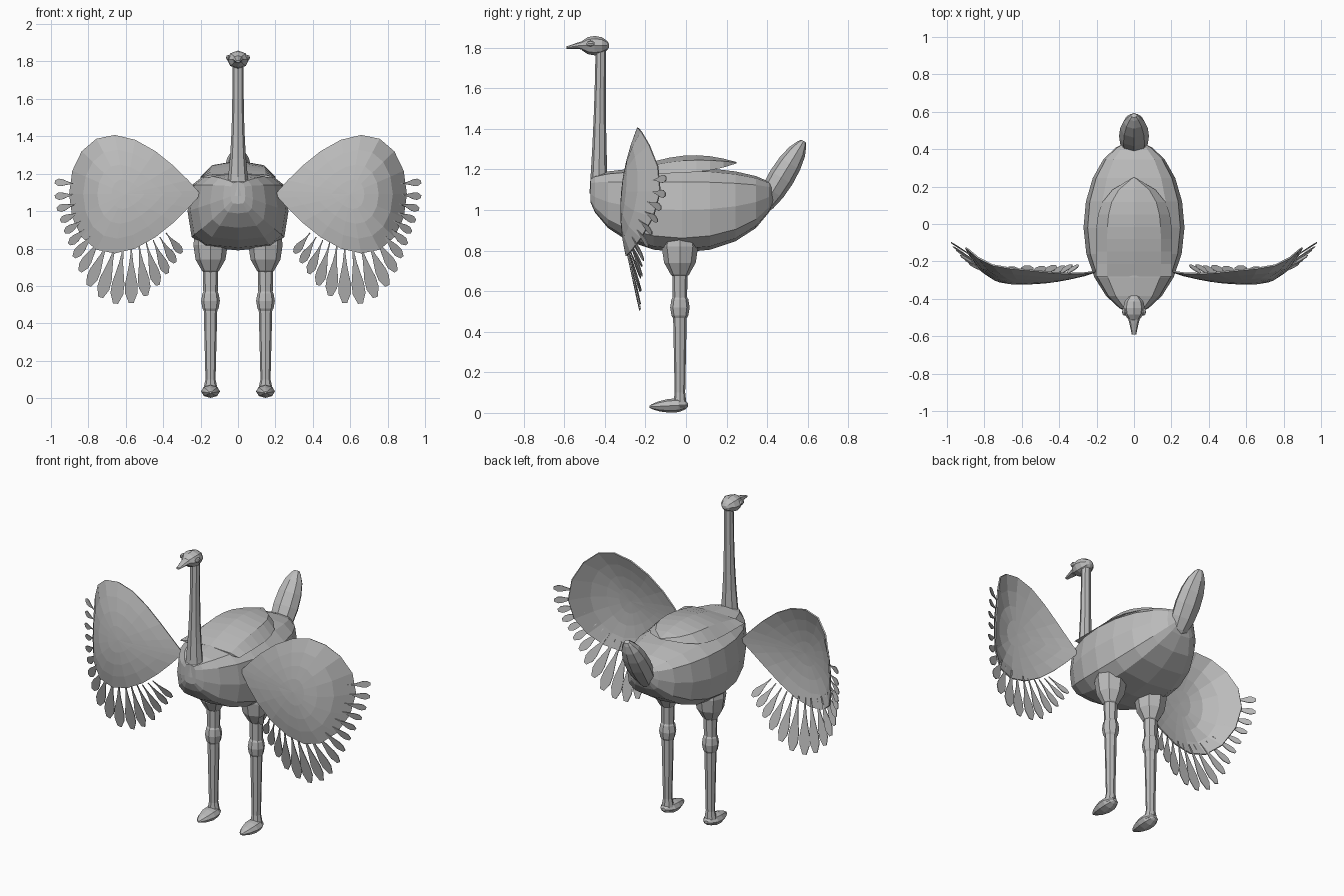
import bpy
from math import sin, cos, pi, tau, exp, sqrt, radians, copysign
from mathutils import Vector

cube = bpy.data.objects.get("Cube")
if cube:
    bpy.data.objects.remove(cube, do_unlink=True)

colour = (0.5, 0.5, 0.5, 1)
grey = bpy.data.materials.new("plain grey")
grey.use_nodes = True
grey.diffuse_color = colour
grey.node_tree.nodes["Principled BSDF"].inputs["Base Color"].default_value = colour


def make(name, verts, faces, mirror=False, thickness=0):
    mesh = bpy.data.meshes.new(name)
    mesh.from_pydata(verts, [], faces)
    mesh.materials.append(grey)
    obj = bpy.data.objects.new(name, mesh)
    bpy.context.scene.collection.objects.link(obj)
    if thickness:
        solidify = obj.modifiers.new("thickness", 'SOLIDIFY')
        solidify.thickness = thickness
        solidify.offset = 0
    if mirror:
        obj.modifiers.new("mirror", 'MIRROR').use_mirror_merge = False


def loft(name, rings, **options):
    """Skin closed rings of equal length and cap both ends."""
    count = len(rings[0])
    verts = [point for ring in rings for point in ring]
    faces = []
    for row in range(len(rings) - 1):
        low, high = row * count, (row + 1) * count
        for i in range(count):
            j = (i + 1) % count
            faces.append((low + i, low + j, high + j, high + i))
    faces.append(tuple(reversed(range(count))))
    faces.append(tuple(range(len(verts) - count, len(verts))))
    make(name, verts, faces, **options)


def tube(name, path, x=0, **options):
    """Eight-sided straight sweep; path holds (y, z, in-plane radius, sideways radius)."""
    first, last = path[0], path[-1]
    along = Vector((0, last[0] - first[0], last[1] - first[1])).normalized()
    out = Vector((1, 0, 0)).cross(along)
    rings = []
    for y, z, depth, width in path:
        ring = []
        for i in range(8):
            turn = tau * i / 8
            ring.append(Vector((x + width * cos(turn), y, z)) + out * depth * sin(turn))
        rings.append(ring)
    loft(name, rings, **options)


def egg(name, start, end, depth, width, taper=0, steps=6, **options):
    """Ellipsoid between two (y, z) points; taper makes the end slimmer than the start."""
    start, end = Vector(start), Vector(end)
    path = []
    for k in range(steps + 1):
        turn = pi * k / steps
        centre = start.lerp(end, (1 - cos(turn)) / 2)
        size = max(sin(turn), 0.2) * (1 + taper * cos(turn))
        path.append((centre.x, centre.y, depth * size, width * size))
    tube(name, path, **options)


def squared(value):
    """Bulge a sine or cosine outward for a boxier section."""
    return copysign(abs(value) ** 0.6, value)


# Body: boxy oval sections swelling along its length, flatter on top
rings = []
steps = 10
for k in range(steps + 1):
    along = -0.98 * cos(pi * k / steps)
    swell = sqrt(1 - along * along)
    front = along < 0
    width = 0.27 * swell ** (1.2 if front else 1)
    middle = 1.1 - 0.1 * swell
    top = 1.1 + 0.11 * swell ** (0.4 if front else 1)
    bottom = 1.1 - 0.31 * swell
    ring = []
    for i in range(12):
        turn = tau * i / 12
        rise = squared(sin(turn))
        height = top - middle if rise > 0 else middle - bottom
        ring.append((width * squared(cos(turn)), 0.46 * along - 0.02, middle + height * rise))
    rings.append(ring)
loft("body", rings)

# Back plumage: raised shell with a pointed free rear edge
rings = []
for k in range(9):
    u = k / 8
    width = 0.2 * (1.02 - u ** 6)
    low = 1.18 + 0.05 * u ** 4
    high = 1.2 + 0.07 * sin(2.6 * u)
    y = 0.53 * u - 0.28
    rings.append([(-width * cos(pi * i / 4), y, low + (high - low) * sin(pi * i / 4)) for i in range(5)])
loft("back_plumage", rings)

# Tail
egg("tail", (0.36, 0.98), (0.58, 1.34), 0.064, 0.08, steps=8)

# Neck flares toward the chest
path = []
for k in range(8):
    u = k / 7
    path.append((-0.43 + 0.01 * u, 1.08 + 0.71 * u, 0.026 + 0.02 * (1 - u) ** 2, 0.03 + 0.036 * (1 - u) ** 3))
tube("neck", path)

# Head, beak and eyes
egg("head", (-0.38, 1.81), (-0.52, 1.81), 0.048, 0.058)
tube("beak", [(-0.48, 1.81, 0.03, 0.04), (-0.53, 1.81, 0.016, 0.025), (-0.59, 1.8, 0.006, 0.012)])
egg("eyes", (-0.49, 1.82), (-0.45, 1.82), 0.015, 0.012, steps=4, x=0.052, mirror=True)

# Legs and feet
hip = 0.147
egg("thighs", (-0.03, 0.98), (-0.03, 0.66), 0.09, 0.092, x=hip, mirror=True)
tube("shanks", [(-0.03, 0.7, 0.038, 0.042), (-0.03, 0.1, 0.026, 0.027), (-0.03, 0.03, 0.034, 0.042)],
     x=hip, mirror=True)
egg("knees", (-0.03, 0.6), (-0.03, 0.44), 0.048, 0.05, x=hip, mirror=True)
egg("feet", (0.01, 0.04), (-0.18, 0.03), 0.034, 0.05, taper=0.3, x=hip, mirror=True)


# Wings: cupped teardrop sheets, filled with shrinking rings
def wing_point(x, z, back=0):
    bend = 7 * (x - 0.6) ** 3 if x > 0.6 else 0.4 * (0.6 - x) ** 2
    return (x, -0.32 + 0.5 * (z - 1) ** 2 + bend + back, z)


middle = Vector((0.6, 1.09))
count, layers = 20, 4
verts = [wing_point(*middle)]
for layer in range(layers):
    for i in range(count):
        turn = tau * i / count
        edge = Vector((0.55 - 0.35 * cos(turn), 1.09 + 0.41 * sin(turn) * sin(turn / 2)))
        verts.append(wing_point(*middle.lerp(edge, (layer + 1) / layers)))
faces = []
for i in range(count):
    j = (i + 1) % count
    faces.append((0, 1 + i, 1 + j))
    for layer in range(layers - 1):
        low = 1 + layer * count
        high = low + count
        faces.append((low + i, high + i, high + j, low + j))
make("wings", verts, faces, mirror=True, thickness=0.008)

# Flight feathers: petals fanned around the lower wing edge, longest at the bottom
root = Vector((0.57, 1.12))
inner, feathers, parts = 0.3, 17, 6
verts, faces = [], []
for k in range(feathers):
    angle = 5 - 133 * (k / (feathers - 1)) ** 0.9
    length = 0.11 + 0.21 * exp(-((angle + 83) / 31) ** 2)
    ray = Vector((cos(radians(angle)), sin(radians(angle))))
    side = Vector((-ray.y, ray.x)) * (0.012 + 0.075 * length)
    base = root + ray * inner
    depth = wing_point(*base, back=0.006 + 0.004 * (k % 2))[1]
    for part in range(parts + 1):
        t = part / parts
        width = 0.1 + 0.9 * sin(0.9 * pi * t ** 2.2)
        for sign in (-1, 1):
            spot = base + ray * length * t + side * width * sign
            verts.append((spot.x, depth + 0.07 * t, spot.y))
        if part:
            end = len(verts)
            faces.append((end - 4, end - 3, end - 1, end - 2))
make("flight_feathers", verts, faces, mirror=True, thickness=0.004)
